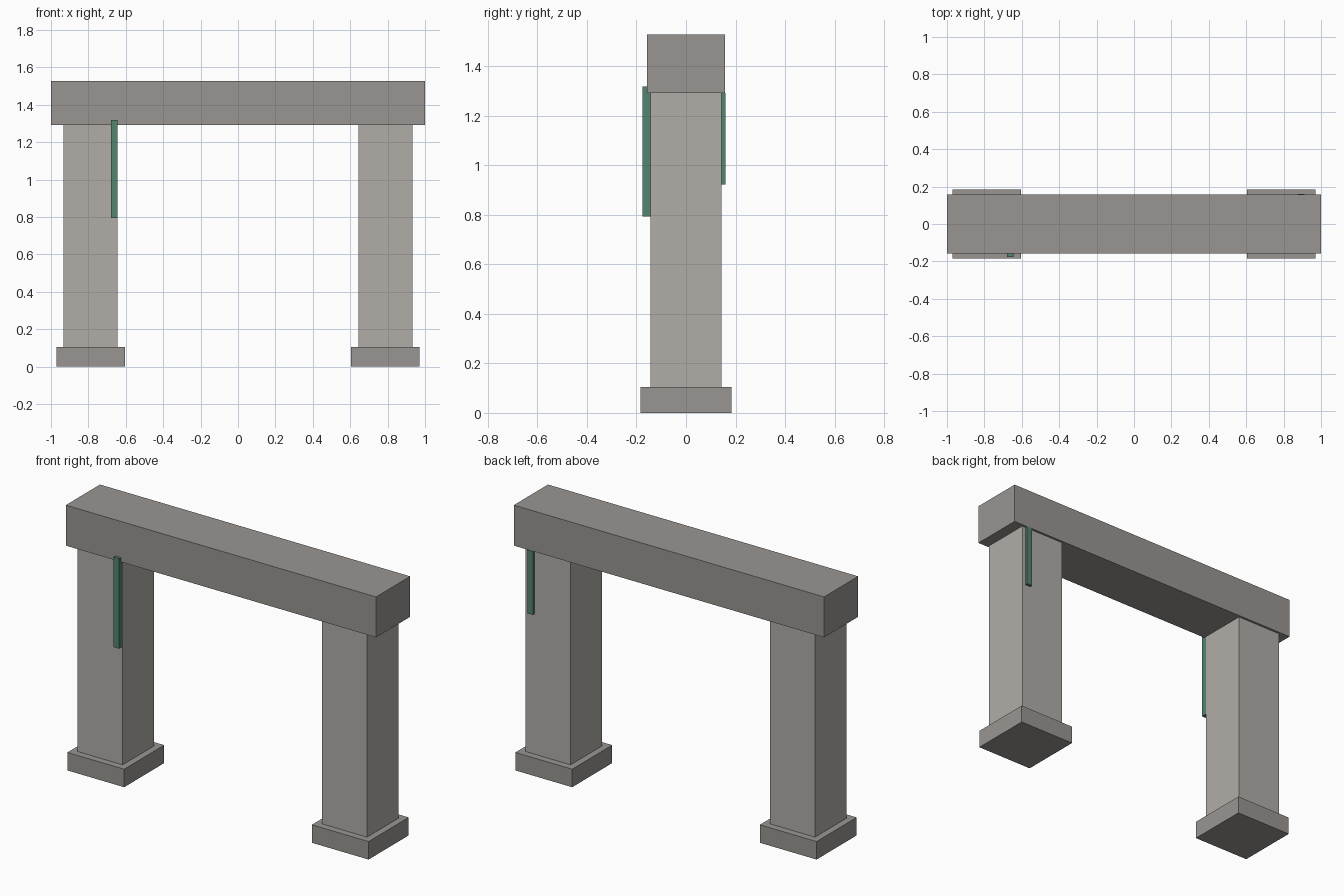
import bpy

if "Cube" in bpy.data.objects:
    bpy.data.objects.remove(bpy.data.objects["Cube"])


def material(name, color):
    mat = bpy.data.materials.new(name)
    mat.diffuse_color = color
    mat.use_nodes = True
    mat.node_tree.nodes["Principled BSDF"].inputs["Base Color"].default_value = mat.diffuse_color
    return mat


def box(name, x, y, z, mat=None):
    """Box from (min, max) ranges on each axis."""
    bpy.ops.mesh.primitive_cube_add(size=1)
    ob = bpy.context.object
    ob.name = name
    ob.location = [(a + b) / 2 for a, b in (x, y, z)]
    ob.scale = [b - a for a, b in (x, y, z)]
    bpy.ops.object.transform_apply(location=False, rotation=False, scale=True)
    if mat:
        ob.data.materials.append(mat)
    return ob


stone = material("stone", (0.44, 0.42, 0.39, 1))
dark_stone = material("dark_stone", (0.32, 0.30, 0.285, 1))
green = material("vine_green", (0.09, 0.23, 0.16, 1))

# Two pillars, each on a square plinth
for side, cx in (("left", -0.788), ("right", 0.788)):
    box(side + "_plinth", (cx - 0.183, cx + 0.183), (-0.184, 0.184), (0, 0.105), dark_stone)
    box(side + "_pillar", (cx - 0.145, cx + 0.145), (-0.144, 0.144), (0.105, 1.292), stone)

# Lintel across the top
box("lintel", (-1, 1), (-0.157, 0.157), (1.292, 1.528), dark_stone)

# Hanging vines: front of left pillar, back of right pillar
box("front_vine", (-0.68, -0.643), (-0.176, -0.142), (0.794, 1.318), green)
box("back_vine", (0.875, 0.911), (0.127, 0.16), (0.923, 1.292), green)
